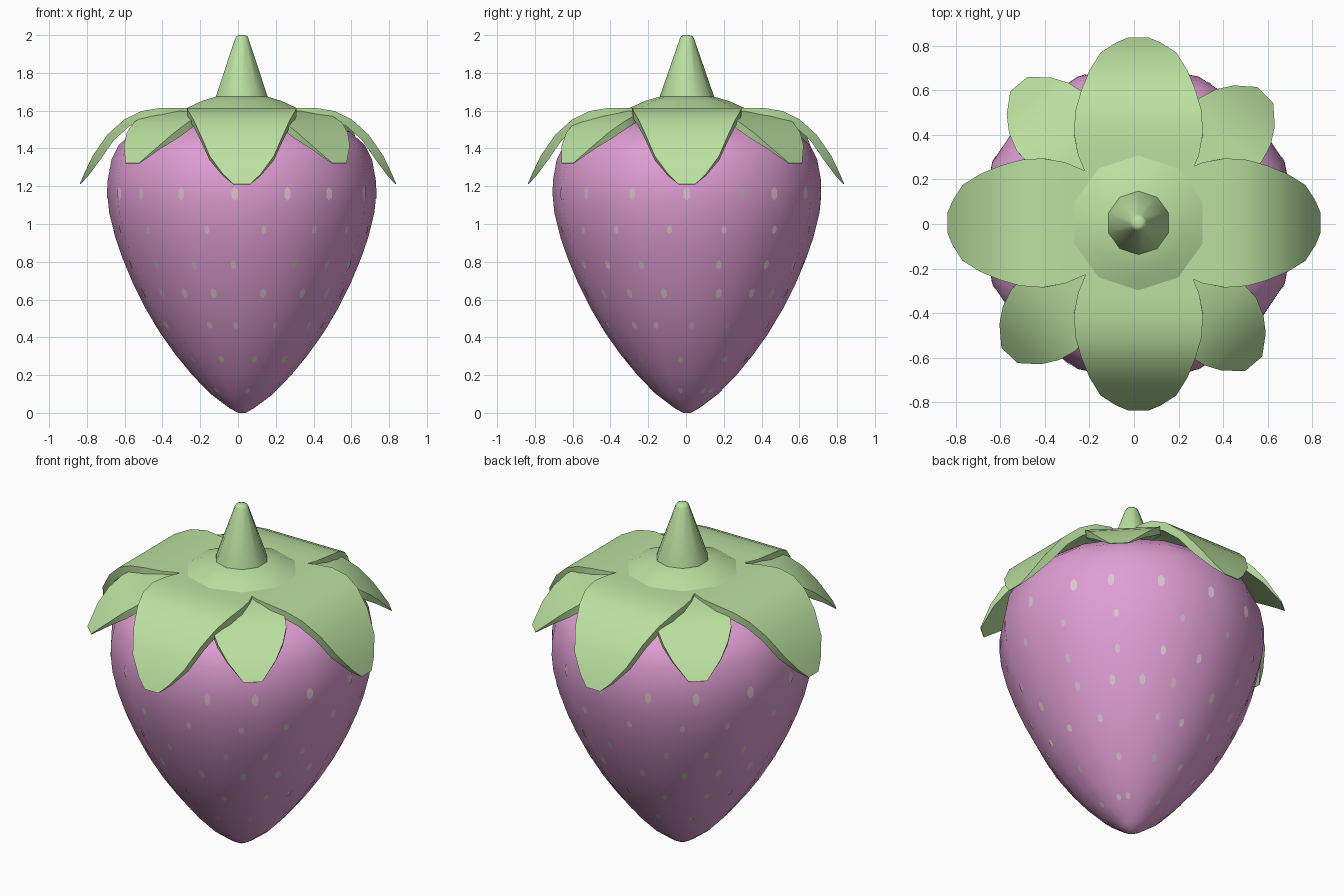
import bpy, bmesh, math
from mathutils import Vector, Matrix
from mathutils.bvhtree import BVHTree

if "Cube" in bpy.data.objects:
    bpy.data.objects.remove(bpy.data.objects["Cube"])

CX, CY = 0.02, 0.005


def material(name, rgb):
    m = bpy.data.materials.new(name)
    lin = [c / 255 / 12.92 if c < 10 else ((c / 255 + 0.055) / 1.055) ** 2.4 for c in rgb]
    m.diffuse_color = (*lin, 1)
    m.use_nodes = True
    m.node_tree.nodes["Principled BSDF"].inputs["Base Color"].default_value = m.diffuse_color
    return m


PINK = material("berry_pink", (224, 158, 212))
GREEN = material("leaf_green", (187, 225, 160))
SEED = material("seed_pale", (220, 198, 206))


def make(name, bm, mat, angle, fix_normals=True):
    if fix_normals:
        bmesh.ops.recalc_face_normals(bm, faces=bm.faces)
    me = bpy.data.meshes.new(name)
    bm.to_mesh(me)
    ob = bpy.data.objects.new(name, me)
    bpy.context.collection.objects.link(ob)
    me.materials.append(mat)
    bpy.ops.object.select_all(action='DESELECT')
    ob.select_set(True)
    bpy.context.view_layer.objects.active = ob
    bpy.ops.object.shade_smooth_by_angle(angle=math.radians(angle))


def lathe(profile, sides, start=0.0):
    """Revolve (radius, z) points into a closed solid."""
    bm = bmesh.new()
    rings = []
    for r, z in profile:
        rings.append([bm.verts.new((CX + r * math.cos(start + math.tau * i / sides),
                                    CY + r * math.sin(start + math.tau * i / sides), z))
                      for i in range(sides)])
    for a, b in zip(rings, rings[1:]):
        for i in range(sides):
            j = (i + 1) % sides
            bm.faces.new((a[i], a[j], b[j], b[i]))
    bm.faces.new(rings[0][::-1])
    bm.faces.new(rings[-1])
    return bm


# Berry body
body_bm = lathe([(0.02, 0), (0.065, 0.025), (0.165, 0.1), (0.262, 0.2), (0.352, 0.31),
                 (0.43, 0.42), (0.508, 0.55), (0.578, 0.69), (0.632, 0.82), (0.67, 0.93),
                 (0.702, 1.06), (0.711, 1.15), (0.71, 1.23), (0.69, 1.34), (0.65, 1.42),
                 (0.57, 1.49), (0.43, 1.54), (0.22, 1.57), (0.02, 1.575)], 16)
make("berry_body", body_bm, PINK, 60)
surface = BVHTree.FromBMesh(body_bm)

# Seeds: flat hexagons projected on the surface, by ring (z, half width, half height, angles)
seeds = bmesh.new()
RINGS = [(1.16, 0.018, 0.034, (-49, -27, -3, 20, 41, 66, 90, 114)),
         (0.97, 0.014, 0.021, (-16, 10, 35, 56, 82, 107, 133)),
         (0.785, 0.014, 0.025, (-24, -4, 27, 47, 67, 106, 133)),
         (0.635, 0.016, 0.028, (-34, -16, 12, 36, 56, 77, 108, 129)),
         (0.465, 0.013, 0.021, (-22, -4, 23, 52, 69, 93, 118)),
         (0.285, 0.014, 0.022, (-19, 12, 43, 84, 128)),
         (0.12, 0.012, 0.018, (-46, 10, 79, 118))]
for z, w, h, angles in RINGS:
    for deg in [a + half for half in (0, 180) for a in angles]:
        a = math.radians(deg - 90)
        out = Vector((math.cos(a), math.sin(a), 0))
        side = Vector((-out.y, out.x, 0))
        hit, normal, _, _ = surface.ray_cast(Vector((CX, CY, z)) + out * 2, -out)
        side = (side - normal * side.dot(normal)).normalized()
        up = normal.cross(side)
        ring = []
        for k in range(6):
            t = math.tau * (k + 0.5) / 6
            p = hit + side * w * math.cos(t) * 1.1 + up * h * math.sin(t) * 1.1
            q = surface.ray_cast(p + normal * 0.1, -normal)[0] or p
            ring.append(seeds.verts.new(q + normal * 0.003))
        mid = seeds.verts.new(hit + normal * 0.003)
        for k in range(6):
            seeds.faces.new((mid, ring[k], ring[(k + 1) % 6]))
make("seeds", seeds, SEED, 40, False)


def leaf(name, sections, angle, center, thickness):
    """Solid curved leaf from (radius, z, half width) sections, thinning to the tip."""
    bm = bmesh.new()
    loops = []
    last = len(sections) - 1
    for i, (r, z, w) in enumerate(sections):
        r0, z0, _ = sections[max(i - 1, 0)]
        r1, z1, _ = sections[min(i + 1, last)]
        d = Vector((r1 - r0, z1 - z0)).normalized()
        t = thickness * min(1, 0.1 + 0.45 * (last - i))
        br, bz = r + d.y * t, z - d.x * t
        loops.append([bm.verts.new(p) for p in ((r, -w, z), (r, w, z), (br, w, bz), (br, -w, bz))])
    for a, b in zip(loops, loops[1:]):
        for k in range(4):
            j = (k + 1) % 4
            bm.faces.new((a[k], b[k], b[j], a[j]))
    bm.faces.new(loops[0])
    bm.faces.new(loops[-1])
    bm.transform(Matrix.Translation((*center, 0)) @ Matrix.Rotation(math.radians(angle), 4, 'Z'))
    make(name, bm, GREEN, 35)


# Large leaves on the axes, small leaves on the diagonals
LARGE = [(0.19, 1.615, 0.225), (0.21, 1.615, 0.23), (0.31, 1.615, 0.272), (0.41, 1.615, 0.29),
         (0.51, 1.598, 0.283), (0.60, 1.555, 0.257), (0.69, 1.475, 0.22), (0.77, 1.36, 0.17),
         (0.815, 1.265, 0.1), (0.838, 1.212, 0.045)]
SMALL = [(0.28, 1.605, 0.04), (0.42, 1.597, 0.13), (0.53, 1.57, 0.197), (0.60, 1.54, 0.2),
         (0.68, 1.485, 0.175), (0.75, 1.415, 0.13), (0.82, 1.323, 0.05)]
for i, side in enumerate(("right", "back", "left", "front")):
    leaf("large_leaf_" + side, LARGE, 90 * i, (0, CY) if i % 2 == 0 else (CX, 0), 0.045)
for i, a in enumerate((45, 130, 226, 310)):
    leaf("small_leaf_%d" % (i + 1), SMALL, a, (0.01, 0), 0.04)

# Domed cap and tapered stem
TURN = math.radians(90)
make("calyx_cap", lathe([(0.28, 1.575), (0.305, 1.614), (0.22, 1.652), (0.13, 1.678),
                         (0.02, 1.685)], 10, TURN), GREEN, 40)
make("stem", lathe([(0.144, 1.66), (0.142, 1.68), (0.038, 1.98), (0.03, 1.995), (0.015, 2.0)],
                   10, TURN), GREEN, 50)
